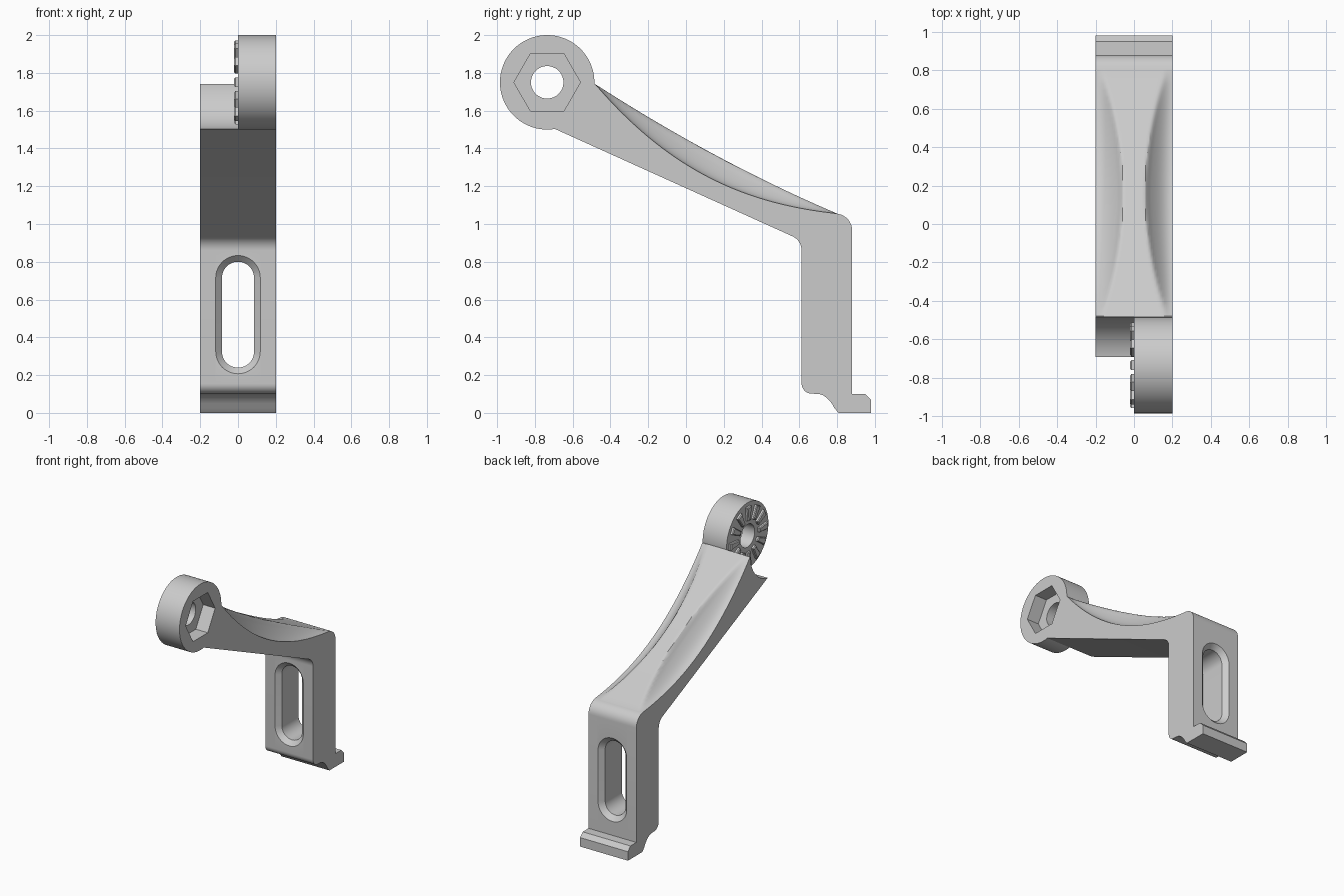
import bpy, bmesh, math
from math import cos, sin, pi

if "Cube" in bpy.data.objects:
    bpy.data.objects.remove(bpy.data.objects["Cube"])

CY, CZ, R = -0.735, 1.75, 0.25   # pivot centre (y, z) and knuckle radius


def loft(name, loops):
    """Closed solid through matching loops of 3D points, capped at both ends."""
    bm = bmesh.new()
    rows = [[bm.verts.new(p) for p in lp] for lp in loops]
    n = len(rows[0])
    for a, b in zip(rows, rows[1:]):
        for i in range(n):
            j = (i + 1) % n
            bm.faces.new((a[i], a[j], b[j], b[i]))
    bm.faces.new(rows[0])
    bm.faces.new(rows[-1][::-1])
    bmesh.ops.recalc_face_normals(bm, faces=bm.faces[:])
    me = bpy.data.meshes.new(name)
    bm.to_mesh(me)
    bm.free()
    ob = bpy.data.objects.new(name, me)
    bpy.context.collection.objects.link(ob)
    return ob


def disc(name, r, x0, x1, n=96):
    ring = [(CY + r * cos(2 * pi * i / n), CZ + r * sin(2 * pi * i / n)) for i in range(n)]
    return loft(name, [[(x, y, z) for y, z in ring] for x in (x0, x1)])


def boolean(ob, tool, op):
    bpy.context.view_layer.objects.active = ob
    m = ob.modifiers.new(op, 'BOOLEAN')
    m.operation, m.object, m.solver = op, tool, 'EXACT'
    bpy.ops.object.modifier_apply(modifier=m.name)
    bpy.data.objects.remove(tool)


def arc(y, z, r, a0, a1, n=8):
    return [(y + r * cos(math.radians(a0 + (a1 - a0) * i / n)),
             z + r * sin(math.radians(a0 + (a1 - a0) * i / n))) for i in range(n + 1)]


def top_z(x, u):
    """Height of the arm's top: sagging crown with a scoop along each side."""
    b = 4 * u * (1 - u)
    crown = 0.035 * b
    edge = 0.17 * b * (1.2 - 0.4 * u)
    w = 0.03 + 0.115 * b
    t = max(0, (abs(x) - 0.2 + w) / w)
    s = sin(pi / 2 * t) * min(1, 0.5 + 3 * t)
    return 1.74 - 0.685 * u - crown - (edge - crown) * s


# Arm, post and foot: one side profile swept across x, with the top scooped
lower = (arc(0.79, 0.965, 0.09, 80, 0)
         + [(0.88, 0.1), (0.95, 0.1), (0.98, 0.068), (0.98, 0), (0.808, 0),
            (0.785, 0.026), (0.772, 0.05), (0.75, 0.075), (0.728, 0.092), (0.705, 0.1)]
         + arc(0.665, 0.155, 0.053, 270, 180)
         + arc(0.53, 0.86, 0.082, 0, 66)
         + [(-0.70, 1.506), (-0.66, 1.65), (-0.60, 1.74)])
N, M = 36, 40
loops = []
for i in range(M + 1):
    x = -0.2 + 0.4 * i / M
    top = [(-0.48 + 1.28 * k / N, top_z(x, k / N)) for k in range(N + 1)]
    loops.append([(x, y, z) for y, z in top + lower])
bracket = loft("bracket_arm", loops)

# Round knuckle on one half, clearance on the other half
boolean(bracket, disc("clearance", 0.252, -0.3, 0.0), 'DIFFERENCE')
boolean(bracket, disc("knuckle", R, 0.0, 0.2), 'UNION')

# Bolt hole and hexagonal nut pocket
boolean(bracket, disc("bolt_hole", 0.086, -0.1, 0.3, 48), 'DIFFERENCE')
boolean(bracket, disc("nut_pocket", 0.176, 0.1, 0.3, 6), 'DIFFERENCE')

# Long slot through the post, chamfered on both faces
slot = []
for y, r in ((0.59, 0.14), (0.645, 0.085), (0.845, 0.085), (0.90, 0.14)):
    outline = arc(0, 0.715, r, 0, 180, 24) + arc(0, 0.325, r, 180, 360, 24)
    slot.append([(x, y, z) for x, z in outline])
boolean(bracket, loft("slot_cutter", slot), 'DIFFERENCE')

# Radial locking teeth on the knuckle's inner face
teeth = []
for k in range(12):
    a = 2 * pi * k / 12 + pi / 2
    rows = []
    for x, r0, r1, h0, h1 in ((0.01, 0.12, 0.222, 0.016, 0.026),
                              (-0.014, 0.12, 0.222, 0.016, 0.026),
                              (-0.02, 0.126, 0.216, 0.011, 0.02)):
        rows.append([(x, CY + r * cos(a) - h * sin(a), CZ + r * sin(a) + h * cos(a))
                     for r, h in ((r0, -h0), (r1, -h1), (r1, h1), (r0, h0))])
    teeth.append(loft("locking_tooth", rows))

# Smooth curved surfaces, keep hard edges
bpy.ops.object.select_all(action='DESELECT')
bracket.select_set(True)
bpy.context.view_layer.objects.active = bracket
bpy.ops.object.shade_smooth_by_angle(angle=math.radians(28))
